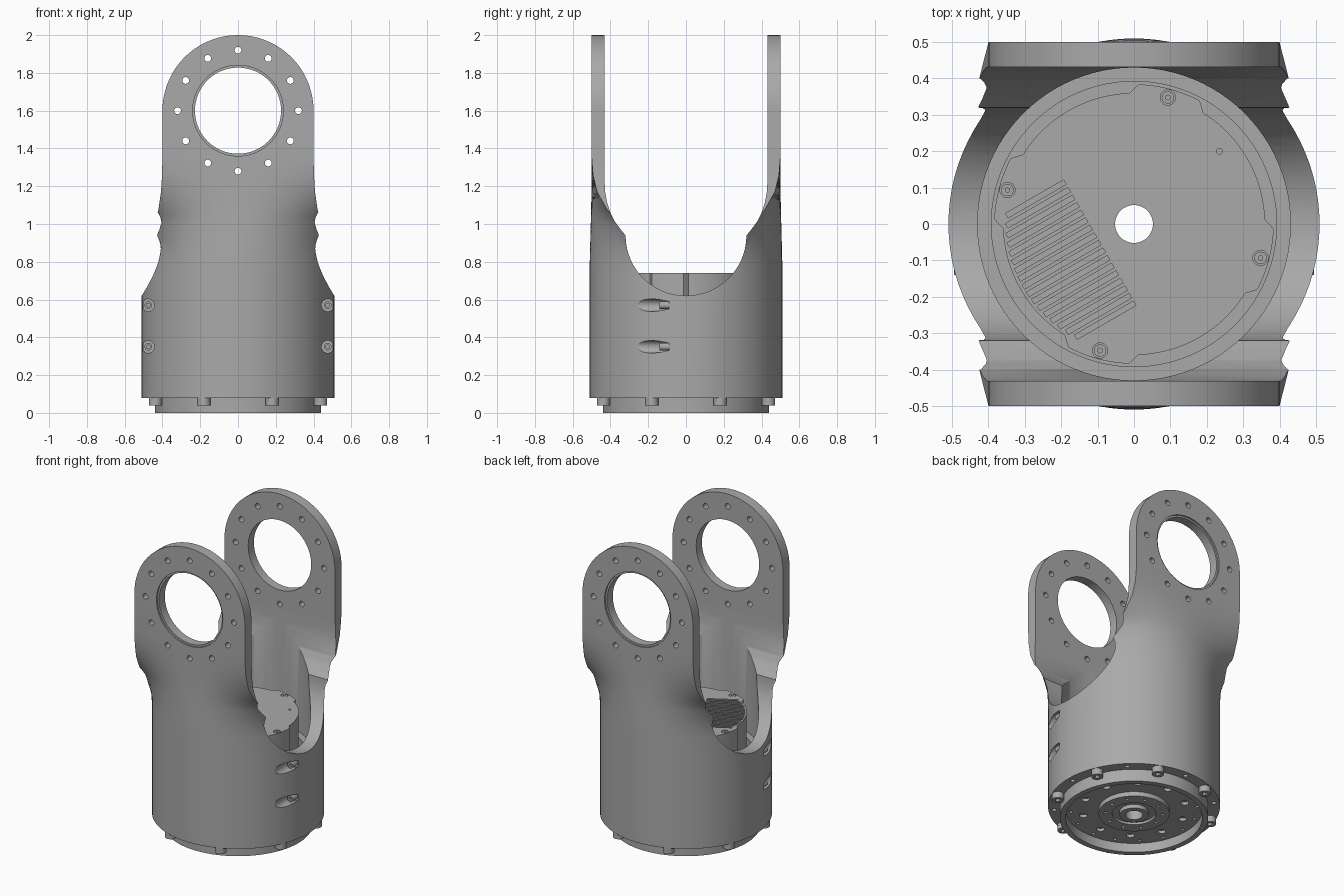
import bpy, bmesh
from math import sin, cos, pi, radians, sqrt, atan2, degrees
from mathutils import Matrix, Vector

if "Cube" in bpy.data.objects:
    bpy.data.objects.remove(bpy.data.objects["Cube"], do_unlink=True)

grey = bpy.data.materials.new("machined_grey")
grey.use_nodes = True
colour = (0.4, 0.4, 0.4, 1)
grey.diffuse_color = colour
grey.node_tree.nodes["Principled BSDF"].inputs["Base Color"].default_value = colour


def finish(name, bm):
    bmesh.ops.recalc_face_normals(bm, faces=bm.faces)
    mesh = bpy.data.meshes.new(name)
    bm.to_mesh(mesh)
    bm.free()
    mesh.materials.append(grey)
    ob = bpy.data.objects.new(name, mesh)
    bpy.context.collection.objects.link(ob)
    return ob


def loft(name, rings, caps=True):
    """Skin a list of closed rings; without caps the last joins the first."""
    bm = bmesh.new()
    rows = [[bm.verts.new(p) for p in ring] for ring in rings]
    n = len(rows[0])
    pairs = list(zip(rows, rows[1:])) + ([] if caps else [(rows[-1], rows[0])])
    for a, b in pairs:
        for i in range(n):
            j = (i + 1) % n
            bm.faces.new((a[i], a[j], b[j], b[i]))
    if caps:
        bm.faces.new(rows[0])
        bm.faces.new(rows[-1])
    return finish(name, bm)


def lathe(name, profile, n=96):
    return loft(name, [[(r * cos(2 * pi * i / n), r * sin(2 * pi * i / n), z)
                        for i in range(n)] for r, z in profile], caps=False)


def rods(name, spots, r, length, axis="Z", n=24):
    """Equal cylinders centred on each spot, in one mesh."""
    turn = Matrix.Rotation(pi / 2, 4, "X") if axis == "Y" else Matrix()
    bm = bmesh.new()
    for p in spots:
        bmesh.ops.create_cone(bm, cap_ends=True, segments=n, radius1=r, radius2=r,
                              depth=length, matrix=Matrix.Translation(p) @ turn)
    return finish(name, bm)


def cut(ob, cutter):
    mod = ob.modifiers.new("cut", "BOOLEAN")
    mod.operation, mod.solver, mod.object = "DIFFERENCE", "EXACT", cutter
    bpy.context.view_layer.objects.active = ob
    bpy.ops.object.modifier_apply(modifier=mod.name)
    bpy.data.objects.remove(cutter, do_unlink=True)


def circle(r, count, z, start=0):
    return [(r * cos(radians(start) + 2 * pi * i / count),
             r * sin(radians(start) + 2 * pi * i / count), z) for i in range(count)]


# Fork housing: round sleeve that blends into a rectangular section with a round top
R, HALF_W, HALF_D, EYE_Z = 0.51, 0.40, 0.50, 1.6


def housing_ring(z, t, w):
    quarter = []
    for k in range(25):
        a = radians(3.75 * k)
        box = (w, HALF_D * k / 4) if k <= 4 else (w * (24 - k) / 20, HALF_D)
        quarter.append(((1 - t) * R * cos(a) + t * box[0], (1 - t) * R * sin(a) + t * box[1]))
    half = quarter + [(-x, y) for x, y in quarter[-2::-1]]
    return [(x, y, z) for x, y in half + [(-x, -y) for x, y in half[1:-1]]]


blend = [(0.08, 0), (0.72, 0), (0.8, 0.03), (0.87, 0.16), (0.93, 0.4), (1.0, 0.56), (1.04, 0.67),
         (1.08, 0.78), (1.17, 0.92), (1.26, 0.98), (1.36, 1), (EYE_Z, 1)]
rings = [housing_ring(z, t, HALF_W) for z, t in blend]
rings += [housing_ring(EYE_Z + HALF_W * sin(radians(a)), 1, HALF_W * cos(radians(a)))
          for a in [*range(5, 90, 5), 89]]
housing = loft("fork_housing", rings)

# Bores, the saddle-shaped gap between the arms, and the eyes
cut(housing, rods("bore", [(0, 0, 0.9)], 0.43, 0.8, n=96))
cut(housing, rods("lower_bore", [(0, 0, 0.3)], 0.392, 0.6, n=96))
side = [(0.32 * sin(radians(a)), 0.94 - 0.32 * cos(radians(a))) for a in range(0, 91, 6)]
side += [(0.345, 0.97), (0.375, 1.01), (0.4, 1.06), (0.418, 1.115), (0.428, 1.17), (0.431, 1.22), (0.431, 2.2)]
gap = side + [(-y, z) for y, z in side[:0:-1]]
cut(housing, loft("gap", [[(x, y, z) for y, z in gap] for x in (-0.7, 0.7)]))
cut(housing, rods("eye", [(0, 0, EYE_Z)], 0.228, 1.4, "Y", 64))
cut(housing, rods("eye_step", [(0, s * 0.55, EYE_Z) for s in (-1, 1)], 0.24, 0.12, "Y", 64))
cut(housing, rods("eye_bolt_holes", [(x, 0, EYE_Z + y) for x, y, _ in circle(0.32, 12, 0)],
                  0.018, 1.4, "Y", 16))

# Side clamp pockets with their screws
clamps = [(s * 0.475, z) for s in (-1, 1) for z in (0.35, 0.57)]
cut(housing, rods("pockets", [(x, -0.34, z) for x, z in clamps], 0.033, 0.5, "Y"))
screws = rods("clamp_screws", [(x, -0.11, z) for x, z in clamps], 0.02, 0.06, "Y")
cut(screws, rods("sockets", [(x, -0.14, z) for x, z in clamps], 0.01, 0.04, "Y", 6))
cut(housing, rods("rim_holes", circle(0.475, 8, 0.08), 0.014, 0.06, n=16))

# Bolts around the bottom rim
rim_bolts = rods("rim_bolts", circle(0.473, 8, 0.065, 22.5), 0.035, 0.05)
cut(rim_bolts, rods("rim_sockets", circle(0.473, 8, 0.04, 22.5), 0.017, 0.04, n=6))

# Bottom flange with lip, recess and stepped hub
flange = lathe("bottom_flange", [
    (0.052, 0.02), (0.085, 0.02), (0.085, 0.045), (0.13, 0.045), (0.13, 0.03), (0.21, 0.03),
    (0.21, 0.06), (0.405, 0.06), (0.405, 0), (0.44, 0), (0.44, 0.1), (0.052, 0.1)])
cut(flange, rods("flange_holes", circle(0.31, 10, 0.06, 18), 0.024, 0.04, n=20))
cut(flange, rods("hub_holes", circle(0.17, 10, 0.03), 0.01, 0.03, n=12))
cut(flange, rods("edge_holes", circle(0.375, 16, 0.06), 0.01, 0.03, n=12))

# Drive unit inside the sleeve, wider around its four cover screws
TOP, FIRST = 0.74, 75


def drive_radius(a):
    off = abs((a - FIRST + 45) % 90 - 45)
    return 0.36 + 0.024 * min(1, max(0, (17 - off) / 4))


outline = [(drive_radius(a) * cos(radians(a)), drive_radius(a) * sin(radians(a)))
           for a in range(0, 360, 2)]
drive = loft("drive_unit", [[(x, y, z) for x, y in outline] for z in (0.09, TOP)])
cut(drive, rods("shaft_hole", [(0, 0, 0.4)], 0.052, 1, n=48))
cut(drive, rods("pin_hole", [(0.235, 0.2, TOP)], 0.008, 0.04, n=12))
cut(drive, rods("screw_seats", circle(0.36, 4, TOP, FIRST), 0.021, 0.024))
cover = rods("cover_screws", circle(0.36, 4, TOP - 0.008, FIRST), 0.017, 0.014)
cut(cover, rods("cover_sockets", circle(0.36, 4, TOP, FIRST), 0.007, 0.012, n=6))

# Cooling slots running out to the edge of the cover
along = Vector((cos(radians(30)), sin(radians(30)), 0))
across = Vector((along.y, -along.x, 0))
bm = bmesh.new()
for i in range(17):
    end = Vector((-0.19, 0.115, 0)) + across * (0.024 * i)
    b = end.dot(along)
    reach = b + sqrt(b * b - end.length_squared + 0.35 ** 2)
    mid = end - along * (reach / 2)
    bmesh.ops.create_cube(bm, size=1, matrix=Matrix.Translation((mid.x, mid.y, TOP))
                          @ Matrix.Rotation(radians(30), 4, "Z")
                          @ Matrix.Diagonal((reach, 0.014, 0.04, 1)))
cut(drive, finish("slots", bm))

# Smooth the curved surfaces and keep machined edges crisp
bpy.ops.object.select_all(action="DESELECT")
for ob in (housing, screws, rim_bolts, flange, drive, cover):
    ob.select_set(True)
bpy.context.view_layer.objects.active = housing
bpy.ops.object.shade_smooth_by_angle(angle=radians(28))
